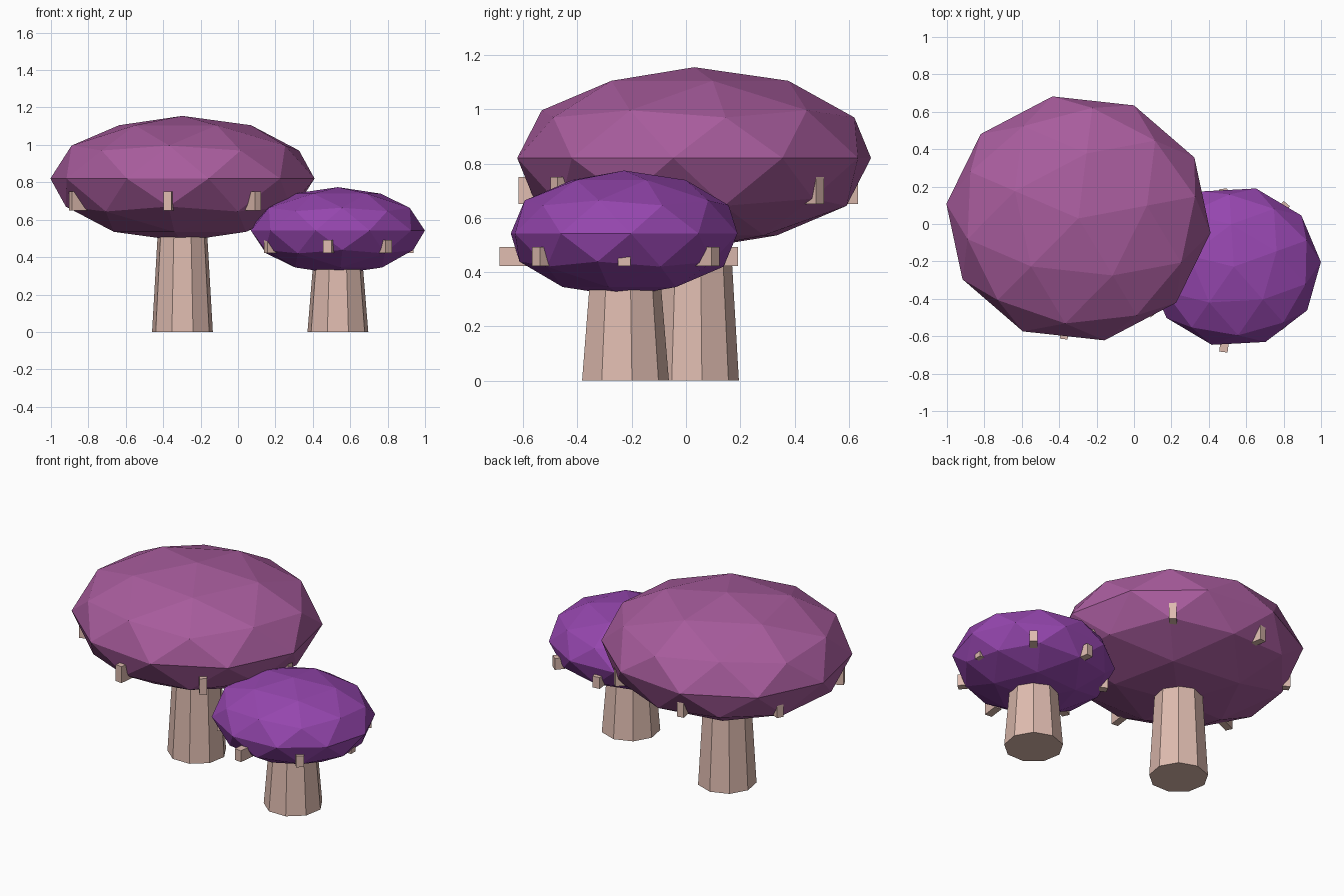
import bpy, bmesh
from math import radians, cos, sin
from mathutils import Matrix, Vector

if "Cube" in bpy.data.objects:
    bpy.data.objects.remove(bpy.data.objects["Cube"])


def material(name, r, g, b):
    def linear(c):
        c /= 255
        return c / 12.92 if c <= 0.04045 else ((c + 0.055) / 1.055) ** 2.4
    mat = bpy.data.materials.new(name)
    mat.diffuse_color = (linear(r), linear(g), linear(b), 1)
    mat.use_nodes = True
    mat.node_tree.nodes["Principled BSDF"].inputs["Base Color"].default_value = mat.diffuse_color
    return mat


MAUVE = material("mauve", 168, 92, 157)
VIOLET = material("violet", 149, 70, 174)
CREAM = material("pinkish cream", 222, 187, 175)


def finish(bm, name, mat):
    mesh = bpy.data.meshes.new(name)
    bm.to_mesh(mesh)
    bm.free()
    mesh.materials.append(mat)
    obj = bpy.data.objects.new(name, mesh)
    bpy.context.collection.objects.link(obj)


def cap(name, centre, radii, turn, mat):
    # flattened faceted ball, turned before it is stretched
    bm = bmesh.new()
    m = (Matrix.Translation(centre) @ Matrix.Diagonal((*radii, 1))
         @ Matrix.Rotation(radians(turn), 4, 'Z'))
    bmesh.ops.create_icosphere(bm, subdivisions=2, radius=1, matrix=m)
    finish(bm, name, mat)


def stem(name, x, y, height, r_base, r_top):
    # tapered nine-sided column with one corner pointing to the back
    bm = bmesh.new()
    bmesh.ops.create_cone(bm, cap_ends=True, segments=9, radius1=r_base,
                          radius2=r_top, depth=height)
    bmesh.ops.transform(bm, verts=bm.verts, matrix=Matrix.Translation(
        (x, y, height / 2)))
    top_angle = max(bm.verts, key=lambda v: v.co.y - v.co.z)
    # align so that a corner lies exactly on +y
    d = top_angle.co - Vector((x, y, 0))
    fix = d.xy.angle_signed(Vector((0, 1)))
    bmesh.ops.rotate(bm, verts=bm.verts, cent=(x, y, 0),
                     matrix=Matrix.Rotation(-fix, 3, 'Z'))
    finish(bm, name, CREAM)


def gills(name, x, y, z0, z1, width, length, placing):
    # ring of small radial blocks half sunk in the underside of the cap
    for i, (angle, outer) in enumerate(placing):
        bm = bmesh.new()
        a = radians(angle)
        r = outer - length / 2
        m = (Matrix.Translation((x + r * cos(a), y + r * sin(a), (z0 + z1) / 2))
             @ Matrix.Rotation(a, 4, 'Z')
             @ Matrix.Diagonal((length, width, z1 - z0, 1)))
        bmesh.ops.create_cube(bm, size=1, matrix=m)
        finish(bm, f"{name}_{i + 1}", CREAM)


# large mushroom
cap("large_cap", (-0.297, 0.03, 0.82), (0.711, 0.665, 0.335), 11.3, MAUVE)
stem("large_stem", -0.297, 0.03, 0.6, 0.165, 0.13)
gills("large_gill", -0.297, 0.03, 0.65, 0.75, 0.042, 0.12,
      [(-97, 0.65), (-52, 0.655), (0, 0.63), (47, 0.635),
       (100, 0.61), (153, 0.63), (205, 0.66)])

# small mushroom
cap("small_cap", (0.534, -0.228, 0.542), (0.466, 0.432, 0.232), 21.3, VIOLET)
stem("small_stem", 0.534, -0.228, 0.42, 0.165, 0.13)
gills("small_gill", 0.534, -0.228, 0.423, 0.492, 0.045, 0.1,
      [(-97, 0.46), (-50, 0.425), (0, 0.405), (50, 0.44),
       (98, 0.42), (154, 0.42), (205, 0.425)])
